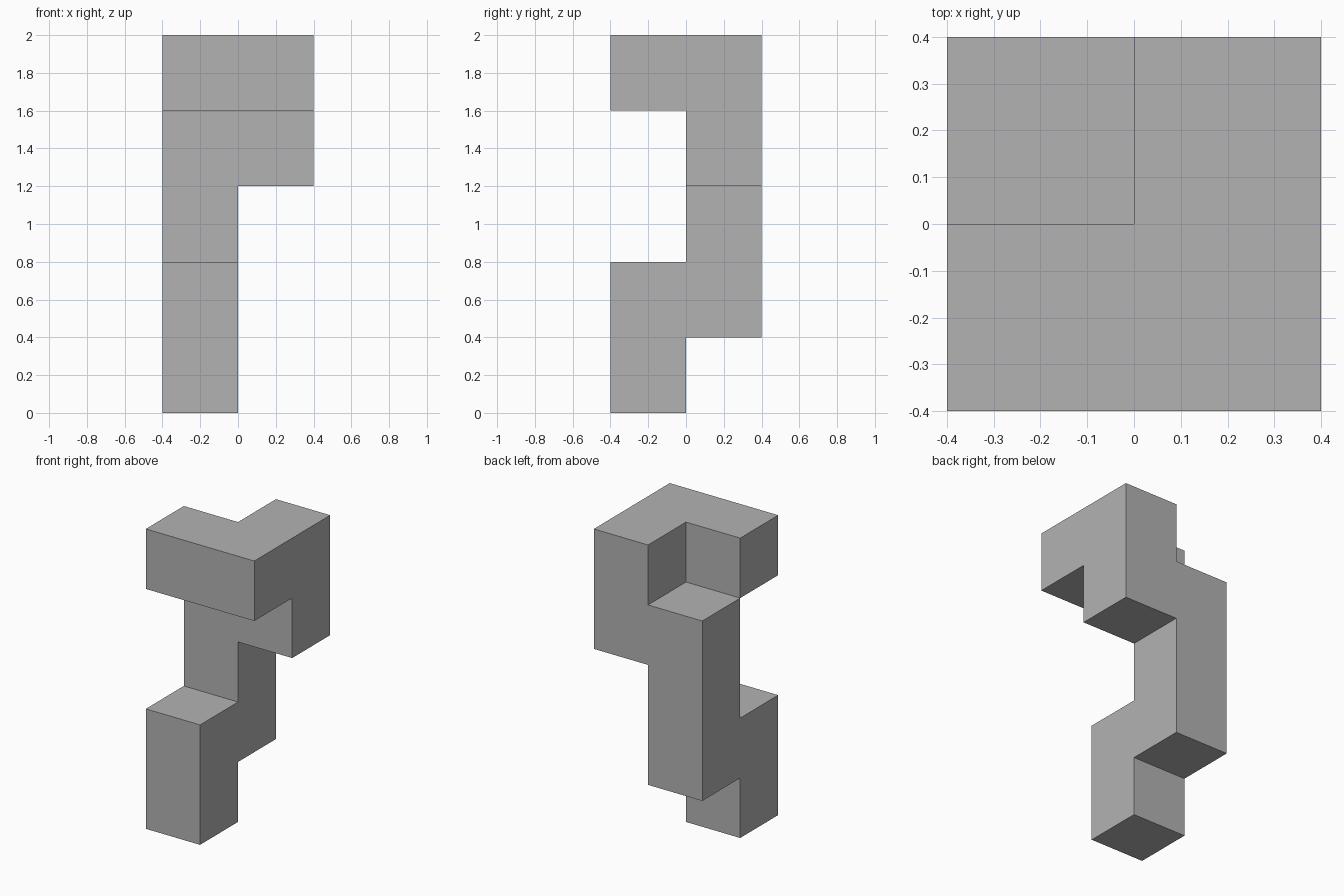
import bpy
import bmesh
from mathutils import Vector

default = bpy.data.objects.get("Cube")
if default:
    bpy.data.objects.remove(default, do_unlink=True)

SIZE = 0.4  # edge of one unit block

# Single flat grey
grey = bpy.data.materials.new("plain_grey")
grey.use_nodes = True
colour = (0.45, 0.45, 0.45, 1)
grey.diffuse_color = colour
grey.node_tree.nodes["Principled BSDF"].inputs["Base Color"].default_value = colour

# Path of unit blocks from the foot to the top arm
STEPS = {"up": (0, 0, 1), "back": (0, 1, 0), "front": (0, -1, 0),
         "left": (1, 0, 0), "right": (-1, 0, 0)}
cell = Vector((0, 0, 0))
cells = [cell]
for step in "up back up up left up front right".split():
    cell = cell + Vector(STEPS[step])
    cells.append(cell)
filled = {tuple(round(c) for c in p) for p in cells}


def add_outer_faces(bm, p):
    """Add one quad on each side of a block that has no neighbour."""
    centre = Vector(p) + Vector((-0.5, -0.5, 0.5))
    for axis in range(3):
        for sign in (-1, 1):
            n = Vector((0, 0, 0))
            n[axis] = sign
            if tuple(round(c) for c in Vector(p) + n) in filled:
                continue
            u = Vector((0, 0, 0))
            u[(axis + 1) % 3] = 1
            v = n.cross(u)
            corners = [n + u + v, n - u + v, n - u - v, n + u - v]
            bm.faces.new([bm.verts.new((centre + c / 2) * SIZE) for c in corners])


# Join the blocks into one clean shell with large flat faces
bm = bmesh.new()
for p in sorted(filled):
    add_outer_faces(bm, p)
bmesh.ops.remove_doubles(bm, verts=bm.verts[:], dist=0.001)
bmesh.ops.dissolve_limit(bm, angle_limit=0.01, verts=bm.verts[:], edges=bm.edges[:])
mesh = bpy.data.meshes.new("block_chain")
bm.to_mesh(mesh)
bm.free()
mesh.materials.append(grey)
bpy.context.collection.objects.link(bpy.data.objects.new("block_chain", mesh))
